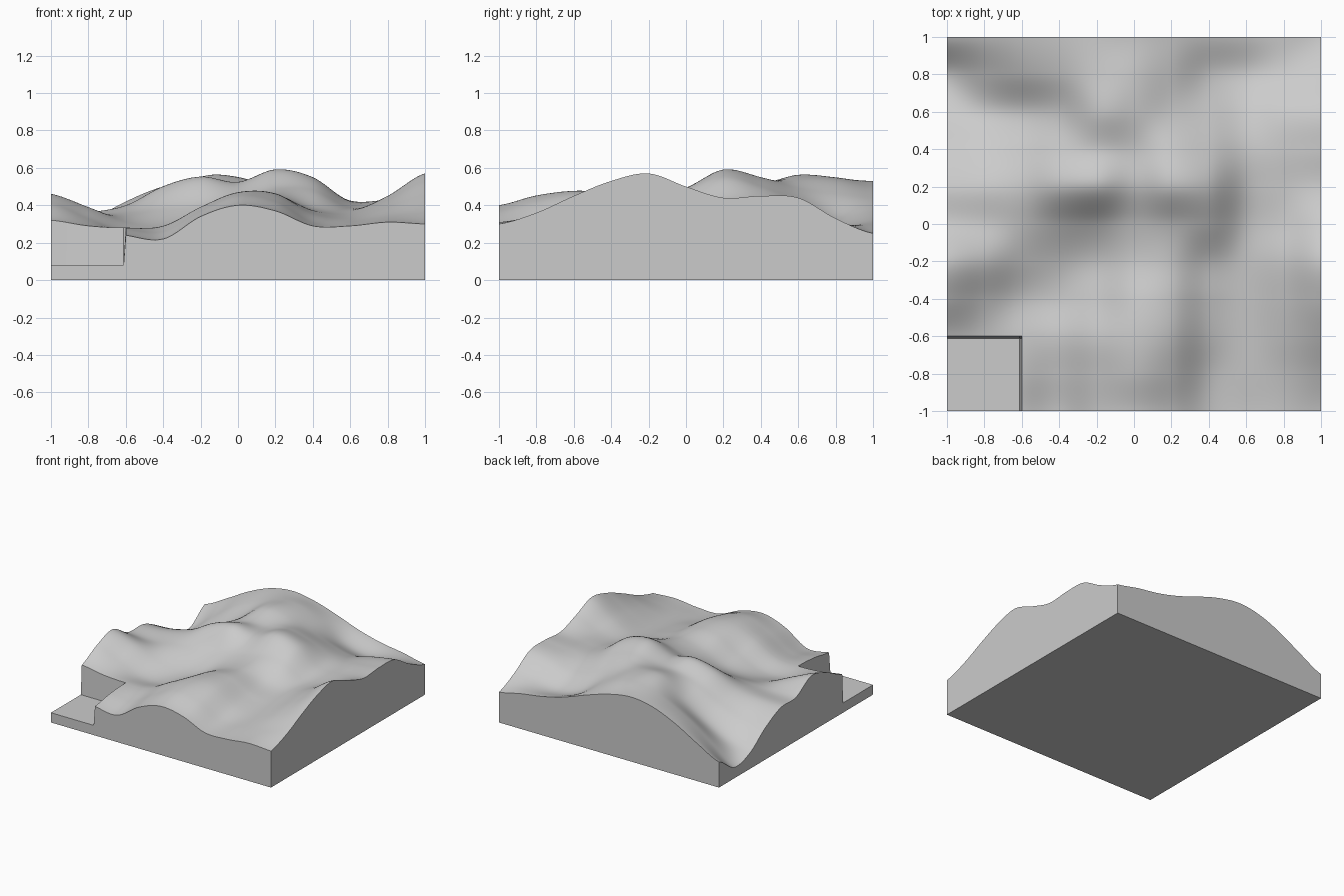
import bpy, bmesh, math

cube = bpy.data.objects.get("Cube")
if cube:
    bpy.data.objects.remove(cube, do_unlink=True)

# Hill heights in hundredths, front row first, each row running from -x to +x
ROWS = [
    [30, 28, 24, 22, 34, 40, 37, 29, 29, 31, 30],
    [30, 28, 27, 26, 37, 45, 42, 31, 31, 34, 36],
    [32, 29, 28, 29, 39, 47, 46, 35, 33, 39, 45],
    [41, 33, 26, 26, 34, 45, 46, 37, 35, 43, 53],
    [46, 39, 31, 29, 32, 41, 45, 39, 37, 45, 57],
    [36, 35, 36, 38, 40, 44, 49, 48, 39, 42, 50],
    [35, 36, 40, 50, 55, 52, 59, 55, 42, 42, 44],
    [26, 28, 35, 45, 51, 52, 55, 50, 42, 43, 45],
    [13, 18, 28, 41, 55, 55, 49, 42, 37, 41, 44],
    [9, 23, 37, 47, 54, 54, 46, 34, 29, 31, 33],
    [21, 31, 42, 50, 53, 50, 44, 37, 32, 29, 25],
]
CELLS = len(ROWS) - 1
STEPS = 100
NOTCH_EDGE = -0.605
NOTCH_FLOOR = 0.08


def spline(values, t):
    """Smooth curve through evenly spaced values, t in 0..1, easing off at both ends."""
    i = min(int(t * CELLS), CELLS - 1)
    f = t * CELLS - i
    b, c = values[i], values[i + 1]
    a, d = values[max(i - 1, 0)], values[min(i + 2, CELLS)]
    return b + f / 2 * (c - a + f * (2 * a - 5 * b + 4 * c - d + f * (3 * (b - c) + d - a)))


def height(x, y):
    if x < NOTCH_EDGE and y < NOTCH_EDGE:
        return NOTCH_FLOOR
    return spline([spline(row, (x + 1) / 2) for row in ROWS], (y + 1) / 2) / 100


def snap(v):
    """Pull the grid line beside the notch close to its wall."""
    return -0.612 if abs(v + 0.62) < 0.001 else v


# Rolling ground surface with the square corner notch
bm = bmesh.new()
bmesh.ops.create_grid(bm, x_segments=STEPS, y_segments=STEPS, size=1)
for v in bm.verts:
    x, y = snap(v.co.x), snap(v.co.y)
    v.co = (x, y, height(x, y))

# Side walls down to the base, then the underside
rim = [e for e in bm.edges if e.is_boundary]
skirt = bmesh.ops.extrude_edge_only(bm, edges=rim)["geom"]
for v in skirt:
    if isinstance(v, bmesh.types.BMVert):
        v.co.z = 0
base_edges = [e for e in skirt if isinstance(e, bmesh.types.BMEdge) and e.is_boundary]
bmesh.ops.contextual_create(bm, geom=base_edges)
bmesh.ops.recalc_face_normals(bm, faces=bm.faces)

mesh = bpy.data.meshes.new("terrain_block")
bm.to_mesh(mesh)
bm.free()
terrain = bpy.data.objects.new("terrain_block", mesh)
bpy.context.collection.objects.link(terrain)

# Plain grey finish
grey = bpy.data.materials.new("light_grey")
grey.use_nodes = True
grey.diffuse_color = (0.6, 0.6, 0.6, 1)
grey.node_tree.nodes["Principled BSDF"].inputs["Base Color"].default_value = (0.6, 0.6, 0.6, 1)
mesh.materials.append(grey)

bpy.ops.object.select_all(action="DESELECT")
terrain.select_set(True)
bpy.context.view_layer.objects.active = terrain
bpy.ops.object.shade_smooth_by_angle(angle=math.radians(35))
